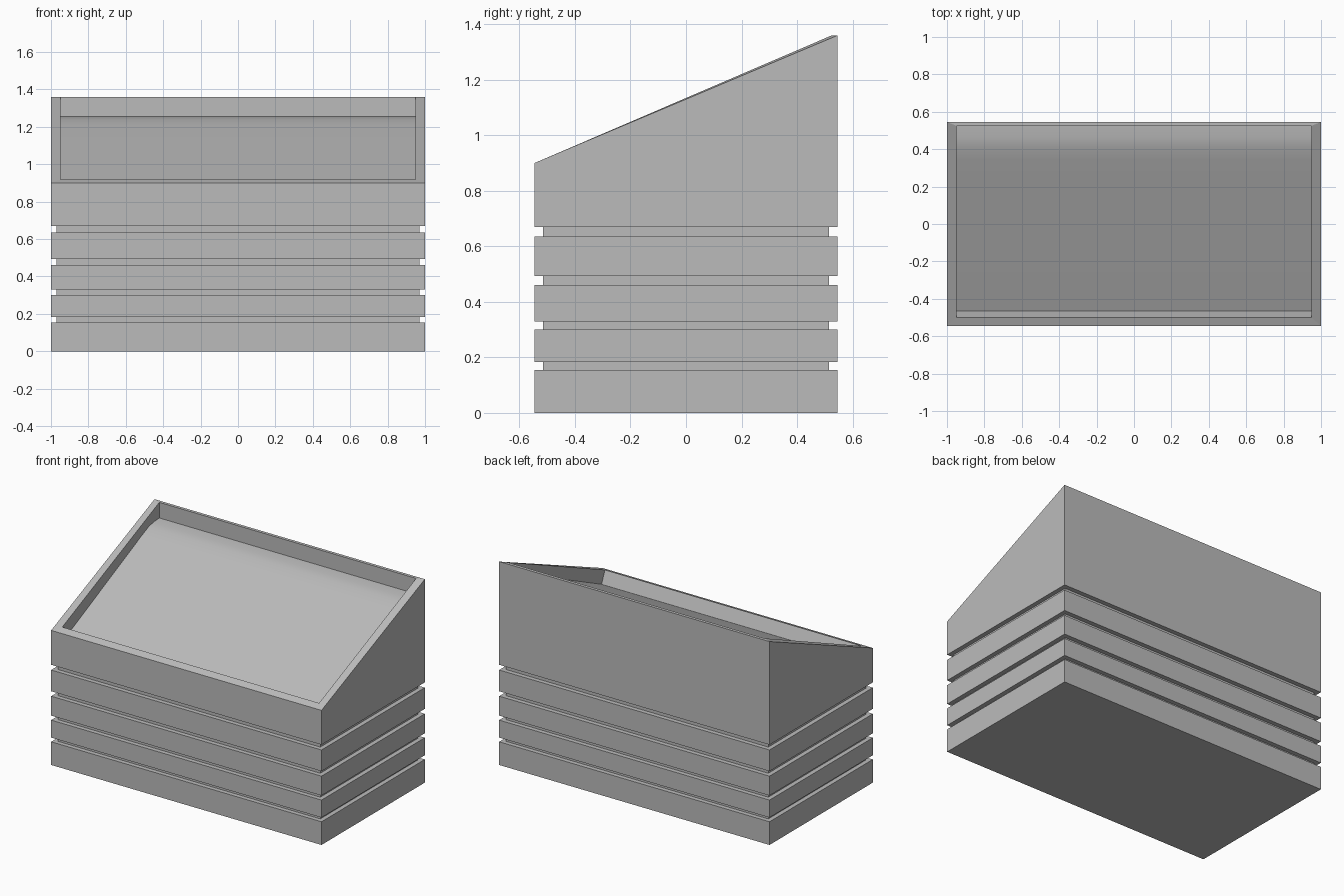
import bpy, bmesh

if "Cube" in bpy.data.objects:
    bpy.data.objects.remove(bpy.data.objects["Cube"], do_unlink=True)

grey = bpy.data.materials.new("plain_grey")
grey.use_nodes = True
color = (0.5, 0.5, 0.5, 1)
grey.diffuse_color = color
grey.node_tree.nodes["Principled BSDF"].inputs["Base Color"].default_value = color

W, D = 1.0, 0.546          # half width and half depth
INSET = 0.03               # groove depth
FRONT_Z, BACK_Z = 0.9, 1.36
INNER_X = 0.95
GROOVES = [(0.155, 0.183), (0.30, 0.33), (0.46, 0.493), (0.635, 0.67)]


def ring(bm, x, y0, y1, z0, z1):
    """Rectangular loop, z0 along the front and z1 along the back."""
    return [bm.verts.new(p) for p in
            ((-x, y0, z0), (x, y0, z0), (x, y1, z1), (-x, y1, z1))]


def bridge(bm, a, b):
    for i in range(4):
        j = (i + 1) % 4
        bm.faces.new((a[i], a[j], b[j], b[i]))


def finish(bm, name):
    mesh = bpy.data.meshes.new(name)
    bm.to_mesh(mesh)
    bm.free()
    mesh.materials.append(grey)
    obj = bpy.data.objects.new(name, mesh)
    bpy.context.collection.objects.link(obj)
    return obj


# Banded box with a slanted rim
bm = bmesh.new()
rings = [ring(bm, W, -D, D, 0, 0)]
for low, high in GROOVES:
    for z, d in ((low, 0), (low, INSET), (high, INSET), (high, 0)):
        rings.append(ring(bm, W - d, -D + d, D - d, z, z))
rings.append(ring(bm, W, -D, D, FRONT_Z, BACK_Z))
rings.append(ring(bm, INNER_X, -0.5, 0.525, 0.918, BACK_Z))
bm.faces.new(rings[0][::-1])
for a, b in zip(rings, rings[1:]):
    bridge(bm, a, b)
finish(bm, "banded_box")

# Recessed tray: side profile from front rim, along the floor, to back rim
profile = [(-0.5, 0.918), (-0.465, 0.835), (0.34, 1.209), (0.41, 1.239),
           (0.46, 1.251), (0.525, 1.256), (0.525, BACK_Z)]
bm = bmesh.new()
left = [bm.verts.new((INNER_X, y, z)) for y, z in profile]
right = [bm.verts.new((-INNER_X, y, z)) for y, z in profile]
last = len(profile) - 2
for i in range(last + 1):
    face = bm.faces.new((right[i], left[i], left[i + 1], right[i + 1]))
    face.smooth = 0 < i < last
bm.faces.new(left[::-1])
bm.faces.new(right)
finish(bm, "recessed_tray")
